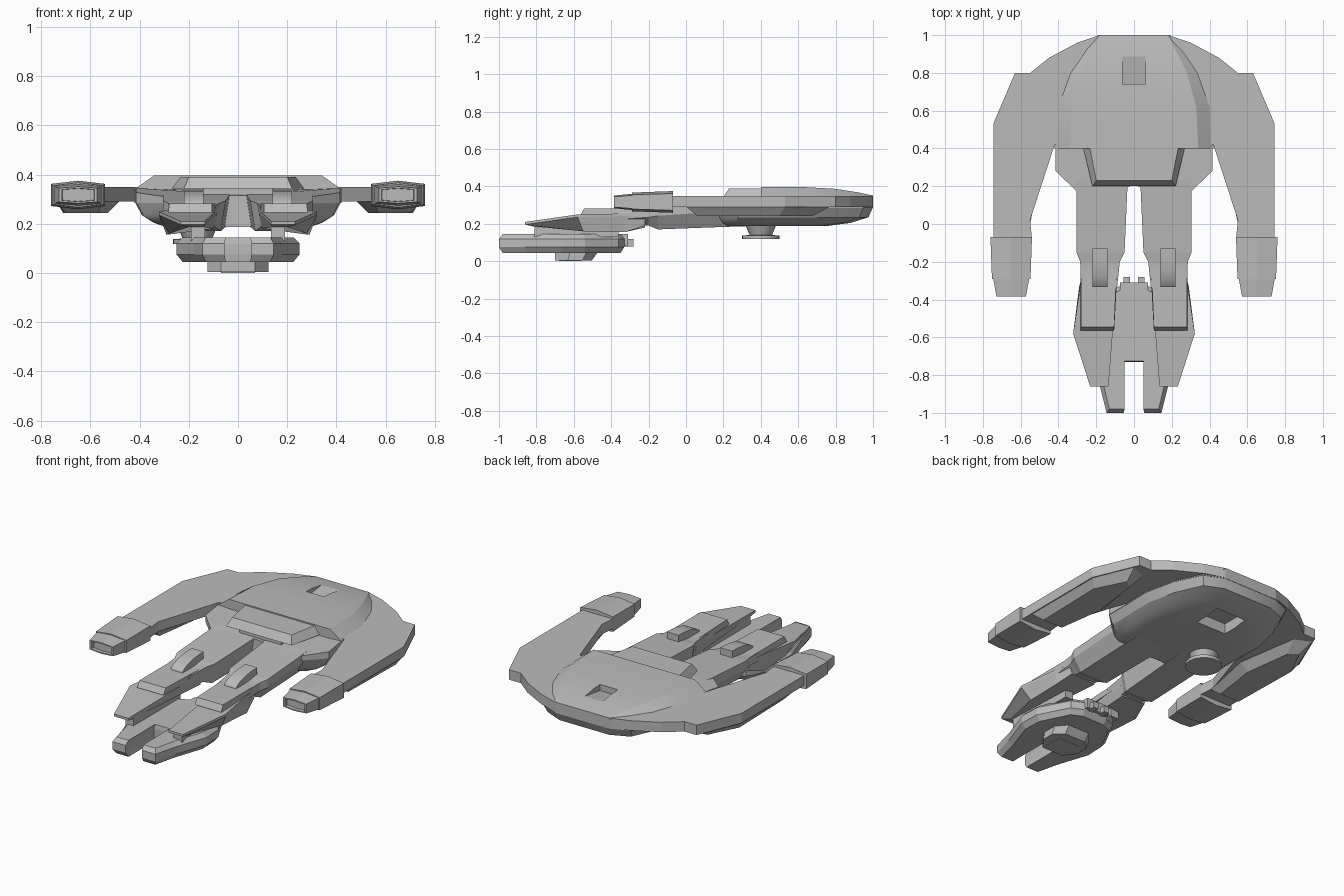
import bpy, bmesh
from math import cos, sin, pi, radians

old = bpy.data.objects.get("Cube")
if old:
    bpy.data.objects.remove(old, do_unlink=True)

grey = bpy.data.materials.new("hull grey")
grey.use_nodes = True
grey.diffuse_color = (0.5, 0.5, 0.5, 1)
grey.node_tree.nodes["Principled BSDF"].inputs["Base Color"].default_value = (0.5, 0.5, 0.5, 1)


def loft(name, rings, mirror=False):
    """Skin equal-length rings of 3D points and cap both ends."""
    bm = bmesh.new()
    loops = [[bm.verts.new(p) for p in ring] for ring in rings]
    n = len(loops[0])
    for a, b in zip(loops, loops[1:]):
        for i in range(n):
            j = (i + 1) % n
            bm.faces.new((a[i], a[j], b[j], b[i]))
    bm.faces.new(loops[0])
    bm.faces.new(loops[-1])
    bmesh.ops.recalc_face_normals(bm, faces=bm.faces)
    mesh = bpy.data.meshes.new(name)
    bm.to_mesh(mesh)
    bm.free()
    mesh.materials.append(grey)
    ob = bpy.data.objects.new(name, mesh)
    bpy.context.collection.objects.link(ob)
    if mirror:
        ob.modifiers.new("mirror", 'MIRROR').use_mirror_merge = False
    return ob


def sym(half):
    """Close a half outline with its mirror image."""
    return half + [(-x, y) for x, y in reversed(half)]


def at(outline, z):
    return [(x, y, z) for x, y in outline]


def scaled(outline, sx, sy, cy):
    return [(x * sx, cy + (y - cy) * sy) for x, y in outline]


def box(name, x0, x1, y0, y1, z0, z1, mirror=False):
    base = [(x0, y0), (x1, y0), (x1, y1), (x0, y1)]
    return loft(name, [at(base, z0), at(base, z1)], mirror)


def cut(target, cutter):
    mod = target.modifiers.new("pocket", 'BOOLEAN')
    mod.operation = 'DIFFERENCE'
    mod.solver = 'EXACT'
    mod.object = cutter
    cutter.hide_render = True
    cutter.hide_set(True)


def smooth(ob, angle):
    bpy.ops.object.select_all(action='DESELECT')
    bpy.context.view_layer.objects.active = ob
    ob.select_set(True)
    bpy.ops.object.shade_smooth_by_angle(angle=radians(angle))


# Horseshoe wing with swept arms
crescent = sym([(.18, 1), (.30, .96), (.45, .88), (.55, .80), (.63, .80), (.745, .53),
                (.745, -.08), (.54, -.08), (.55, .02), (.42, .42)])
loft("crescent_wing", [at(crescent, .29), at(crescent, .35)])

# Central hull, its top falling away ahead of the shell
hull = sym([(.18, 1), (.30, .95), (.38, .78), (.42, .6), (.415, .4), (.415, .28), (.30, .17),
            (.03, .2)])
loft("hull_core", [at(hull, .285),
                   [(x, y, .345 - .15 * max(0, .4 - y)) for x, y in hull]])
belly = loft("hull_belly", [at(hull, .29),
                            at(scaled(hull, .93, .97, .2), .235),
                            at(scaled(hull, .82, .85, .2), .205),
                            at(scaled(hull, .7, .68, .2), .187)])
smooth(belly, 28)
cut(belly, box("belly_pocket_cutter", -.1, .1, .66, .83, .1, .25))

# Raised dorsal shell, as sections along the length
dome = []
for y, top, base, z in [(.4, .34, .42, .397), (.62, .33, .415, .397), (.8, .28, .35, .387),
                        (.92, .22, .27, .368), (1, .18, .19, .351)]:
    dome.append([(-base, y, .34), (-top, y, z), (top, y, z), (base, y, .34)])
shell = loft("dorsal_shell", dome)
smooth(shell, 20)
wedge = [(.89, .374), (.74, .353), (.74, .45), (.89, .45)]
cut(shell, loft("dorsal_pocket_cutter", [[(x, y, z) for y, z in wedge] for x in (-.06, .06)]))

# Bevelled deck overhanging the hull front
loft("rear_deck", [at([(-.27, .41), (.27, .41), (.22, .2), (-.22, .2)], .343),
                   at([(-.235, .41), (.235, .41), (.2, .23), (-.2, .23)], .39)])
box("deck_support", -.14, .14, .215, .4, .29, .345)

# Arm keels
keel = [(.55, .0), (.74, .0), (.74, .53), (.64, .77), (.54, .72), (.48, .34)]
keel_low = [(.57, .06), (.70, .06), (.71, .5), (.62, .68), (.57, .64), (.53, .34)]
loft("arm_keel", [at(keel, .292), at(keel_low, .243)], True)

# Arm pods with stepped hexagonal sections and a recessed front
pod = []
for y, w, edge, peak in [(-.07, .11, .045, .058), (-.29, .102, .038, .05),
                         (-.29, .095, .035, .043), (-.385, .078, .028, .034),
                         (-.385, .066, .022, .027), (-.365, .064, .021, .026)]:
    c, m = .65, .317
    pod.append([(c - w, y, m - edge), (c, y, m - peak), (c + w, y, m - edge),
                (c + w, y, m + edge), (c, y, m + peak), (c - w, y, m + edge)])
loft("arm_pod", pod, True)

# Twin necks sloping down towards the front
neck = []
for y, x0, x1, top, low in [(.32, .03, .30, .328, .187), (.19, .035, .305, .316, .183),
                            (-.15, .05, .305, .293, .17), (-.2, .075, .285, .285, .19),
                            (-.34, .09, .28, .275, .19)]:
    neck.append([(x0, y, top), (x1, y, top), (x1, y, top - .05),
                 (x1 - .05, y, low), (x0 + .02, y, low)])
loft("neck", neck, True)

# Rounded humps on the necks
hump = [(-.13, .25), (-.13, .335)]
hump += [(-.135 - .2 * sin(a * pi / 12), .275 + .06 * cos(a * pi / 12)) for a in range(1, 7)]
hump.append((-.335, .25))
smooth(loft("neck_hump", [[(x, y, z) for y, z in hump] for x in (.14, .22)], True), 30)

# Forward fins and their top plates
fin = [(.28, -.22, .255), (.285, -.33, .255), (.322, -.58, .25), (.232, -.86, .21),
       (.135, -.86, .21), (.085, -.22, .255)]
fin_edge = [(x, y, z - .014) for x, y, z in fin]
fin_low = [(.26, -.22, .19), (.29, -.33, .155), (.28, -.55, .16), (.2, -.82, .187),
           (.14, -.82, .187), (.1, -.22, .18)]
loft("forward_fin", [fin_low, fin_edge, fin], True)
loft("fin_plate", [at([(.085, -.2), (.283, -.2), (.283, -.565), (.105, -.565)], .245),
                   at([(.09, -.2), (.28, -.2), (.28, -.545), (.105, -.545)], .282)], True)
box("fin_strut", .135, .19, -.81, -.36, .13, .2, True)

# Forked command module below the fins
fork = sym([(.055, -.73), (.055, -1), (.145, -1), (.18, -.86), (.25, -.66), (.245, -.54),
            (.15, -.36), (.08, -.33)])
slim = scaled(fork, .9, .94, -.66)
loft("command_module", [at(slim, .045), at(fork, .075), at(fork, .12), at(slim, .145)])
box("module_collar", -.075, .075, -.37, -.31, .085, .145)
box("module_barrel", .02, .055, -.34, -.28, .08, .118, True)

# Keel block under the module
block = sym([(.07, -.70), (.123, -.62), (.123, -.53), (.07, -.47)])
loft("module_keel", [at(scaled(block, 1, .85, -.7), .003), at(block, .05)])
box("module_foot", -.07, .07, -.68, -.56, 0, .02)

# Offset belly turret
circle = [(cos(i * pi / 12), sin(i * pi / 12)) for i in range(24)]
turret = loft("belly_turret", [[(-.165 + r * x, .4 + r * y, z) for x, y in circle]
                               for r, z in [(.1, .118), (.1, .137), (.06, .14), (.085, .2)]])
smooth(turret, 30)
